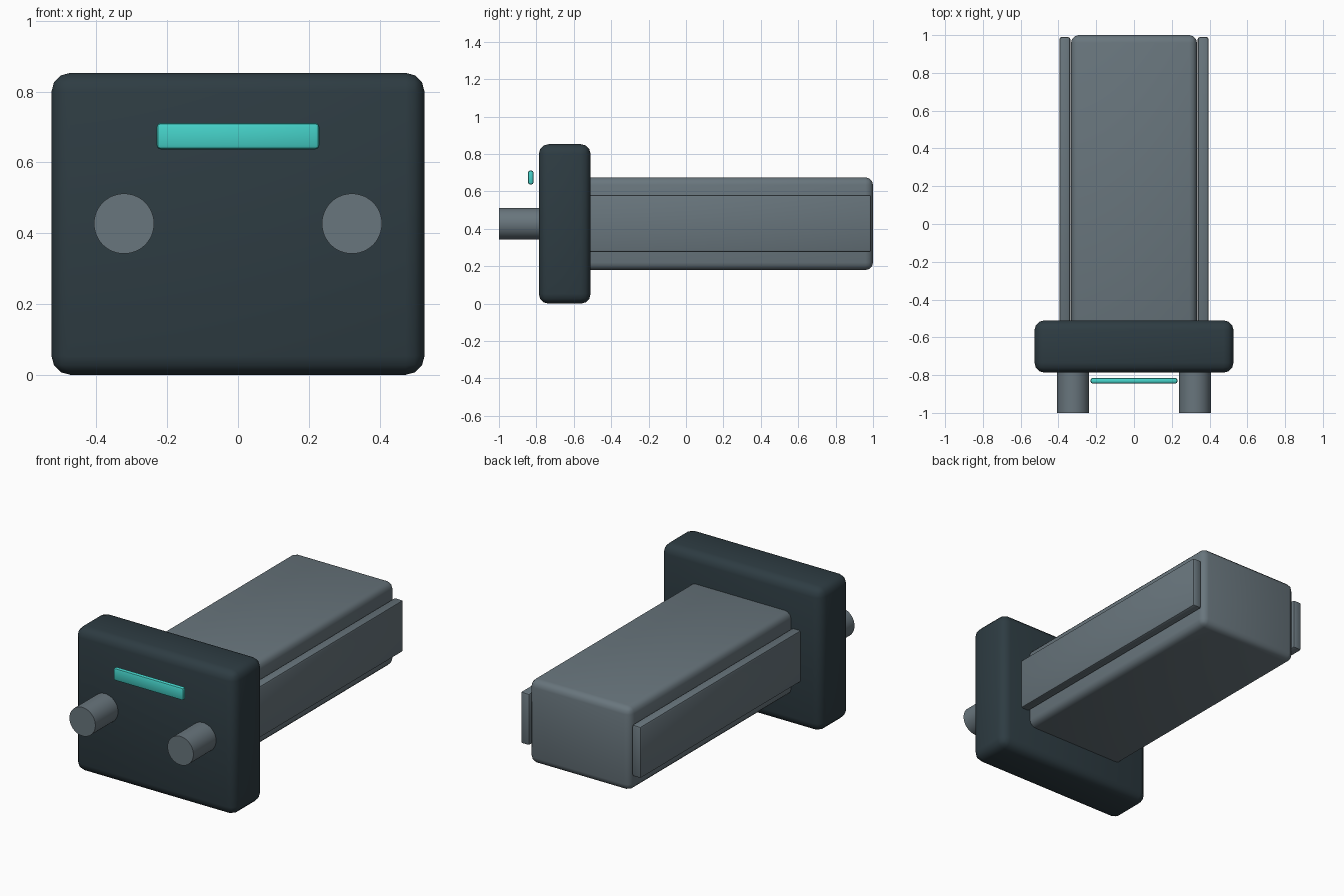
import bpy
import math

cube = bpy.data.objects.get("Cube")
if cube:
    bpy.data.objects.remove(cube, do_unlink=True)


def make_material(name, rgb):
    mat = bpy.data.materials.new(name)
    mat.use_nodes = True
    color = (*rgb, 1.0)
    mat.diffuse_color = color
    mat.node_tree.nodes["Principled BSDF"].inputs["Base Color"].default_value = color
    return mat


steel = make_material("steel grey", (0.14, 0.18, 0.205))
dark = make_material("dark slate", (0.027, 0.045, 0.055))
teal = make_material("glowing teal", (0.06, 0.64, 0.58))


def finish(obj, name, mat):
    obj.name = name
    obj.data.materials.append(mat)
    bpy.ops.object.shade_smooth_by_angle(angle=math.radians(30))
    return obj


def rounded_box(name, low, high, bevel, mat, segments=3):
    """Box between two corners with rounded edges."""
    center = [(a + b) / 2 for a, b in zip(low, high)]
    bpy.ops.mesh.primitive_cube_add(size=1, location=center)
    obj = bpy.context.object
    obj.scale = [b - a for a, b in zip(low, high)]
    bpy.ops.object.transform_apply(location=False, rotation=False, scale=True)
    mod = obj.modifiers.new("rounded edges", "BEVEL")
    mod.width = bevel
    mod.segments = segments
    bpy.ops.object.modifier_apply(modifier=mod.name)
    return finish(obj, name, mat)


# Main body and front plate
rounded_box("body", (-0.333, -0.6, 0.18), (0.333, 1.0, 0.675), 0.04, steel)
rounded_box("front_plate", (-0.527, -0.787, 0), (0.527, -0.51, 0.853), 0.053, dark)

# Light strip floating ahead of the plate
rounded_box("light_strip", (-0.23, -0.845, 0.637), (0.23, -0.815, 0.712), 0.012, teal, 2)

# Side rails and front pegs, one per side
for side, sign in (("left", 1), ("right", -1)):
    x = sorted((sign * 0.337, sign * 0.395))
    rounded_box(side + "_rail", (x[0], -0.6, 0.275), (x[1], 0.99, 0.582), 0.012, steel, 2)
    bpy.ops.mesh.primitive_cylinder_add(
        vertices=48, radius=0.085, depth=0.3,
        location=(sign * 0.322, -0.85, 0.427), rotation=(math.pi / 2, 0, 0))
    finish(bpy.context.object, side + "_peg", steel)
